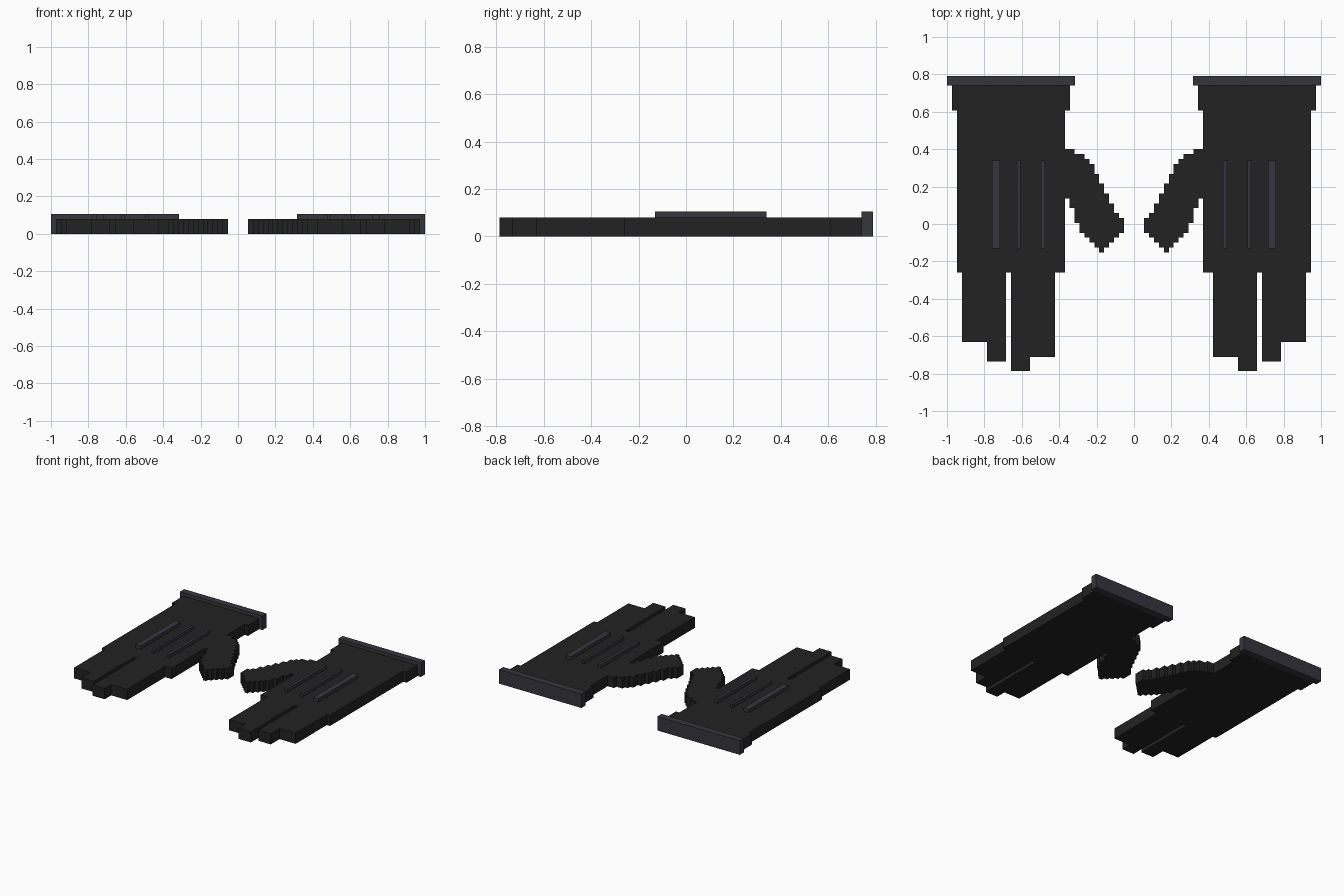
import bpy
import bmesh

cube = bpy.data.objects.get("Cube")
if cube:
    bpy.data.objects.remove(cube, do_unlink=True)

THICK, RAISED, STEP = 0.08, 0.105, 0.0263


def material(name, color):
    mat = bpy.data.materials.new(name)
    mat.use_nodes = True
    mat.diffuse_color = color
    mat.node_tree.nodes["Principled BSDF"].inputs["Base Color"].default_value = color
    return mat


black = material("black fabric", (0.016, 0.016, 0.016, 1))
grey = material("dark grey trim", (0.037, 0.036, 0.047, 1))


def prism(name, outline, z0, z1, mat):
    """Extrude a flat outline straight up from z0 to z1."""
    bm = bmesh.new()
    base = bm.faces.new([bm.verts.new((x, y, z0)) for x, y in outline])
    top = bmesh.ops.extrude_face_region(bm, geom=[base])["geom"]
    verts = [v for v in top if isinstance(v, bmesh.types.BMVert)]
    bmesh.ops.translate(bm, verts=verts, vec=(0, 0, z1 - z0))
    bmesh.ops.recalc_face_normals(bm, faces=bm.faces)
    mesh = bpy.data.meshes.new(name)
    bm.to_mesh(mesh)
    bm.free()
    mesh.materials.append(mat)
    obj = bpy.data.objects.new(name, mesh)
    bpy.context.collection.objects.link(obj)


def block(name, side, x0, x1, y0, y1, z0=0, z1=THICK, mat=black):
    corners = [(x0, y0), (x1, y0), (x1, y1), (x0, y1)]
    prism(name, [(side * x, y) for x, y in corners], z0, z1, mat)


# Thumb edges, in steps away from the palm, row by row towards the tip
THUMB_OUTER = [2, 4, 5, 6, 6, 7, 7, 8, 8, 9, 9, 10, 10, 11, 12, 12, 12, 11, 10, 9, 8]
THUMB_INNER = [0] * 10 + [1, 1, 2, 2, 2, 3, 3, 4, 5, 6, 7]


def stair(columns):
    points = []
    for row, col in enumerate(columns):
        x = 0.37 - col * STEP
        for y in (0.4 - row * STEP, 0.4 - (row + 1) * STEP):
            # skip the repeated corner where two rows line up
            if points and points[-1][0] == x:
                points[-1] = (x, y) if len(points) > 1 and points[-2][0] == x else points[-1]
                if points[-1][1] == y:
                    continue
            points.append((x, y))
    return points


for side, label in ((1, "left"), (-1, "right")):
    # Cuff, wrist and palm
    block(label + "_cuff", side, 0.315, 1.0, 0.74, 0.79, 0, RAISED, grey)
    block(label + "_wrist", side, 0.342, 0.973, 0.608, 0.74)
    block(label + "_palm", side, 0.37, 0.946, -0.26, 0.608)

    # Fingers
    block(label + "_index_finger", side, 0.423, 0.556, -0.71, -0.26)
    block(label + "_middle_finger", side, 0.556, 0.657, -0.787, -0.26)
    block(label + "_ring_finger", side, 0.684, 0.786, -0.735, -0.26)
    block(label + "_little_finger", side, 0.786, 0.92, -0.63, -0.26)

    # Stepped thumb
    outline = stair(THUMB_OUTER) + stair(THUMB_INNER)[::-1]
    prism(label + "_thumb", [(side * x, y) for x, y in outline], 0, THICK, black)

    # Raised ridges on the back of the hand
    for i, (x0, x1) in enumerate(((0.476, 0.497), (0.607, 0.625), (0.717, 0.76))):
        block(f"{label}_ridge_{i + 1}", side, x0, x1, -0.13, 0.34, THICK, RAISED, grey)
